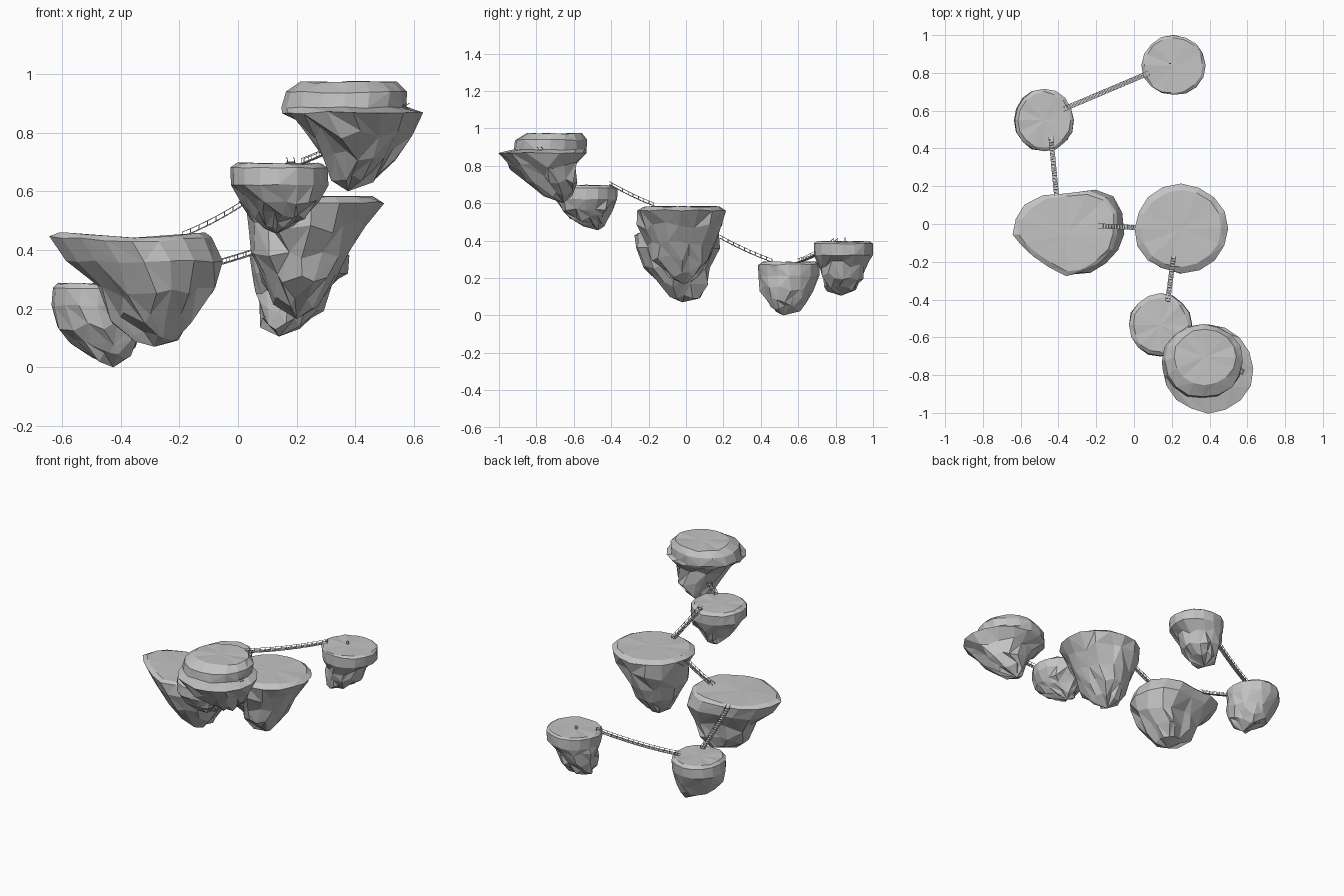
import bpy, bmesh, math, random
from mathutils import Vector, Matrix

random.seed(7)


def material(name, rgb):
    m = bpy.data.materials.new(name)
    m.diffuse_color = (*rgb, 1)
    return m


GREY = material("stone grey", (0.55, 0.55, 0.55))


def finish(bm, name):
    bmesh.ops.recalc_face_normals(bm, faces=bm.faces)
    me = bpy.data.meshes.new(name)
    bm.to_mesh(me)
    bm.free()
    me.materials.append(GREY)
    ob = bpy.data.objects.new(name, me)
    bpy.context.collection.objects.link(ob)
    return ob


def island(name, rings, tip, smooth_rings, sides=16, egg=0.0, skew=0.0, saddle=0.0):
    """Faceted rock: rings (z, cx, cy, rx, ry) run from the top down to the tip.
    egg widens the back, skew pushes the diagonal back, saddle lifts the x ends."""
    bm = bmesh.new()
    loops = []
    for k, (z, cx, cy, rx, ry) in enumerate(rings):
        rough = k >= smooth_rings
        loop = []
        for i in range(sides):
            a = 2 * math.pi * i / sides
            if rough:
                a += random.uniform(-0.12, 0.12)
            f = random.uniform(0.87, 1.09) if rough else random.uniform(0.97, 1.02)
            dz = random.uniform(-0.022, 0.022) if rough else random.uniform(-0.004, 0.004)
            c, s = math.cos(a), math.sin(a)
            if k < 2:
                dz += saddle * (abs(c) - 0.6)
            loop.append(bm.verts.new((cx + rx * f * c * (1 + egg * s),
                                      cy + ry * f * s + skew * max(0, 2 * s * c), z + dz)))
        loops.append(loop)
    # walking surface, fanned from its middle
    z, cx, cy = rings[0][:3]
    mid = bm.verts.new((cx, cy, z - 0.4 * saddle))
    for i in range(sides):
        bm.faces.new((loops[0][i], loops[0][(i + 1) % sides], mid))
    # rock sides, split on random diagonals
    for up, low in zip(loops, loops[1:]):
        for i in range(sides):
            j = (i + 1) % sides
            a, b, c, d = up[i], up[j], low[j], low[i]
            if random.random() < 0.5:
                bm.faces.new((a, b, c))
                bm.faces.new((a, c, d))
            else:
                bm.faces.new((a, b, d))
                bm.faces.new((b, c, d))
    t = bm.verts.new(tip)
    for i in range(sides):
        bm.faces.new((loops[-1][i], loops[-1][(i + 1) % sides], t))
    return finish(bm, name)


def bar(bm, p, q, w, h):
    """Thin box from p to q, w wide and h high."""
    d = q - p
    rot = d.to_track_quat('X', 'Z').to_matrix().to_4x4()
    size = Matrix.Diagonal((d.length, w, h, 1))
    bmesh.ops.create_cube(bm, size=1, matrix=Matrix.Translation((p + q) / 2) @ rot @ size)


def bridge(name, start, end, sag=0.012, width=0.024):
    """Plank bridge with posts and rope handrails."""
    a, b = Vector(start), Vector(end)
    n = max(8, round((b - a).length / 0.016))
    pts = [a.lerp(b, i / n) - Vector((0, 0, 4 * sag * (i / n) * (1 - i / n)))
           for i in range(n + 1)]
    side = (b - a).cross(Vector((0, 0, 1))).normalized() * width / 2
    up = Vector((0, 0, 0.016))
    bm = bmesh.new()
    for i in range(n):
        p, q = pts[i], pts[i + 1]
        bar(bm, p.lerp(q, 0.12), p.lerp(q, 0.88), width, 0.004)
        for s in (side, -side):
            bar(bm, p + s, q + s, 0.002, 0.002)
            bar(bm, p + s + up, q + s + up, 0.002, 0.002)
            if i % 2 == 0:
                bar(bm, p + s, p + s + up * 1.1, 0.002, 0.002)
    return finish(bm, name)


# back island
island("back_island", [
    (0.395, 0.21, 0.84, 0.155, 0.150), (0.385, 0.21, 0.84, 0.170, 0.160),
    (0.32, 0.21, 0.84, 0.165, 0.160), (0.27, 0.185, 0.845, 0.130, 0.135),
    (0.21, 0.18, 0.84, 0.115, 0.115), (0.15, 0.155, 0.825, 0.080, 0.085)],
    (0.14, 0.83, 0.105), 3)

# low left island
island("low_left_island", [
    (0.285, -0.475, 0.55, 0.140, 0.150), (0.272, -0.475, 0.55, 0.158, 0.168),
    (0.21, -0.480, 0.55, 0.160, 0.165), (0.145, -0.465, 0.545, 0.142, 0.145),
    (0.085, -0.45, 0.535, 0.115, 0.115), (0.035, -0.43, 0.53, 0.065, 0.075)],
    (-0.425, 0.52, 0.0), 3)

# wide left island
island("wide_left_island", [
    (0.45, -0.355, -0.055, 0.250, 0.200), (0.437, -0.36, -0.055, 0.278, 0.220),
    (0.36, -0.32, -0.052, 0.266, 0.220), (0.26, -0.288, -0.045, 0.198, 0.170),
    (0.17, -0.288, -0.03, 0.140, 0.130), (0.105, -0.28, -0.02, 0.075, 0.080)],
    (-0.285, -0.02, 0.07), 3, egg=0.14, skew=0.04, saddle=0.02)

# central island
island("central_island", [
    (0.583, 0.25, -0.025, 0.215, 0.205), (0.562, 0.25, -0.025, 0.248, 0.235),
    (0.48, 0.24, -0.025, 0.210, 0.220), (0.39, 0.22, -0.03, 0.175, 0.190),
    (0.30, 0.21, -0.03, 0.132, 0.150), (0.22, 0.20, -0.02, 0.080, 0.090)],
    (0.20, -0.01, 0.165), 2)

# small front island
island("small_front_island", [
    (0.695, 0.14, -0.535, 0.145, 0.145), (0.68, 0.14, -0.535, 0.165, 0.167),
    (0.62, 0.14, -0.535, 0.168, 0.168), (0.57, 0.155, -0.53, 0.135, 0.140),
    (0.52, 0.15, -0.515, 0.090, 0.102), (0.48, 0.135, -0.49, 0.055, 0.060)],
    (0.13, -0.47, 0.455), 3)

# high front island with a lower ledge on its front right
island("high_front_island", [
    (0.972, 0.375, -0.705, 0.165, 0.150), (0.937, 0.370, -0.725, 0.208, 0.195),
    (0.885, 0.360, -0.727, 0.212, 0.198), (0.868, 0.393, -0.765, 0.240, 0.236),
    (0.80, 0.405, -0.755, 0.175, 0.185), (0.72, 0.415, -0.720, 0.130, 0.130),
    (0.65, 0.395, -0.685, 0.078, 0.078)],
    (0.375, -0.655, 0.60), 4)

# rope bridges, lowest to highest
bridge("bridge_back_to_low", (0.08, 0.80, 0.395), (-0.38, 0.605, 0.285), 0.012)
bridge("bridge_low_to_wide", (-0.44, 0.46, 0.285), (-0.41, 0.15, 0.43), 0.008)
bridge("bridge_wide_to_central", (-0.19, -0.01, 0.445), (0.04, -0.02, 0.568), 0.008)
bridge("bridge_central_to_small", (0.21, -0.17, 0.585), (0.178, -0.41, 0.70), 0.006)
bridge("bridge_small_to_high", (0.22, -0.62, 0.695), (0.58, -0.785, 0.885), 0.012)

# marker post on the back island
bm = bmesh.new()
bar(bm, Vector((0.19, 0.85, 0.39)), Vector((0.19, 0.85, 0.415)), 0.006, 0.012)
finish(bm, "marker_post")
